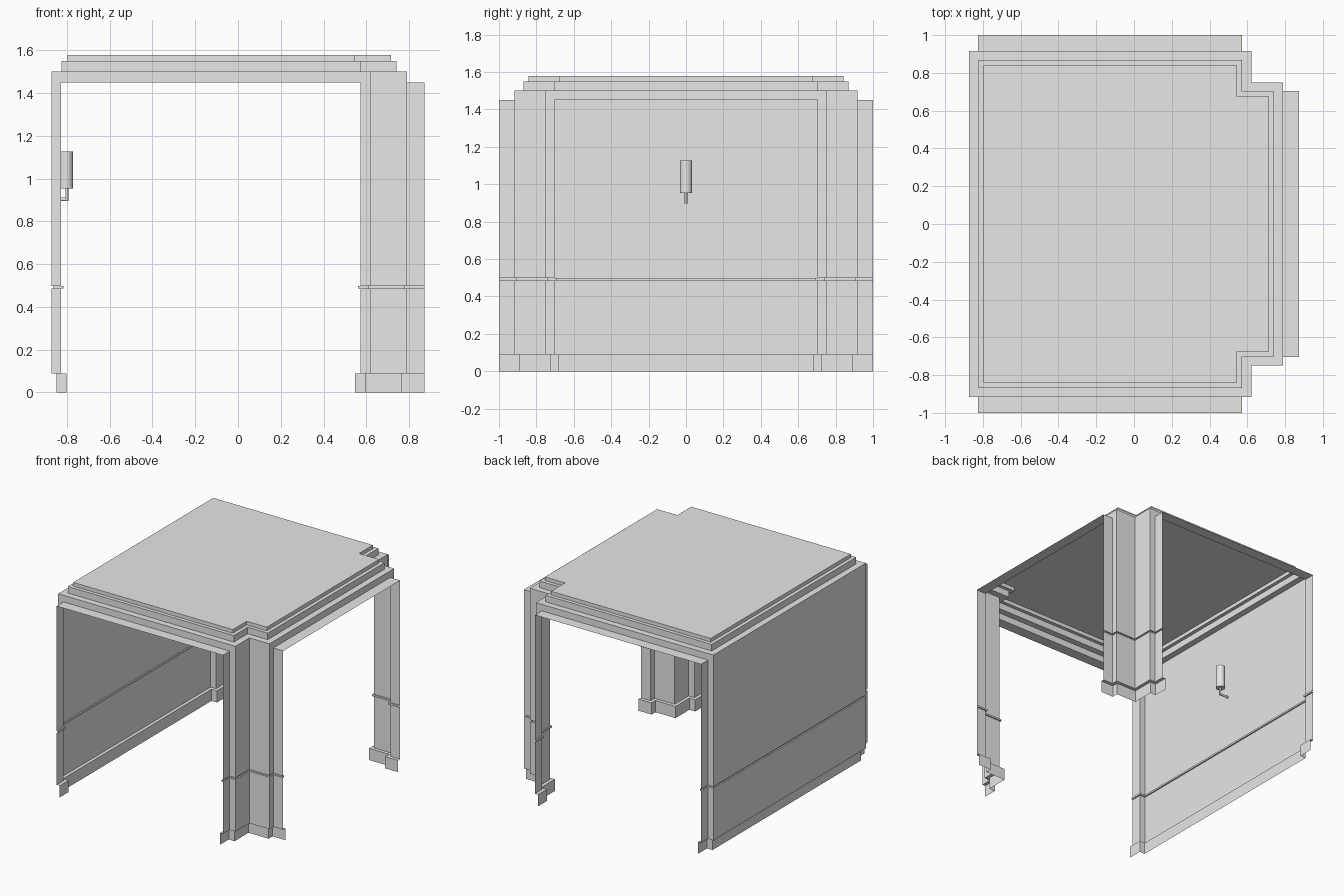
import bpy, bmesh, math
from mathutils import Vector

cube = bpy.data.objects.get("Cube")
if cube:
    bpy.data.objects.remove(cube)

grey = bpy.data.materials.new("plain_grey")
grey.use_nodes = True
grey.diffuse_color = (0.8, 0.8, 0.8, 1)
grey.node_tree.nodes["Principled BSDF"].inputs["Base Color"].default_value = (0.8, 0.8, 0.8, 1)

TOP, HEAD = 1.5, 1.45  # wall height and opening height


def finish(bm, name):
    bmesh.ops.remove_doubles(bm, verts=bm.verts, dist=0.0002)
    me = bpy.data.meshes.new(name)
    bm.to_mesh(me)
    bm.free()
    me.materials.append(grey)
    ob = bpy.data.objects.new(name, me)
    bpy.context.collection.objects.link(ob)
    return ob


def offset(path, d, closed=False):
    """Shift a right-angled path to its left (the room side) with mitred corners."""
    pts = [Vector(p) for p in path]
    n = len(pts)
    out = []
    for i, p in enumerate(pts):
        shift = Vector((0, 0))
        pairs = [(i - 1, i), (i, i + 1)]
        for a, b in pairs:
            if closed or (a >= 0 and b < n):
                t = (pts[b % n] - pts[a % n]).normalized()
                shift += Vector((-t.y, t.x)) * d
        out.append(p + shift)
    return out


def sweep(name, path, profile, closed=False, cap=False):
    """Sweep an (inset, height) profile along a path as a thin sheet."""
    bm = bmesh.new()
    n = len(path)
    segments = n if closed else n - 1
    for (d0, z0), (d1, z1) in zip(profile, profile[1:]):
        lo, hi = offset(path, d0, closed), offset(path, d1, closed)
        for i in range(segments):
            j = (i + 1) % n
            jamb = not closed and i in (0, segments - 1)
            zt = min(z1, HEAD) if jamb else z1
            quad = [(*lo[j], z0), (*lo[i], z0), (*hi[i], zt), (*hi[j], zt)]
            bm.faces.new([bm.verts.new(v) for v in quad])
    if cap:
        d, z = profile[-1]
        bm.faces.new([bm.verts.new((*p, z)) for p in reversed(offset(path, d, closed))])
    return finish(bm, name)


def sheet(name, corners):
    bm = bmesh.new()
    bm.faces.new([bm.verts.new(c) for c in corners])
    return finish(bm, name)


# Plan lines of the walls, room side on the left of travel
left_path = [(-0.827, 1), (-0.827, 0.917), (-0.873, 0.917),
             (-0.873, -0.917), (-0.827, -0.917), (-0.827, -1)]
corner = [(0.572, -1), (0.572, -0.917), (0.621, -0.917), (0.621, -0.75),
          (0.79, -0.75), (0.79, -0.703), (0.873, -0.703)]
back_corner = [(x, -y) for x, y in reversed(corner)]
walls = {"long_wall": left_path, "front_corner": corner, "back_corner": back_corner}

# Wall bands: skirting board, lower panel, chair rail, upper panel
bands = {
    "skirting": [(0.025, 0), (0.025, 0.089), (0, 0.089)],
    "lower_panel": [(0, 0.089), (0, 0.485)],
    "chair_rail": [(0, 0.485), (0.01, 0.485), (0.01, 0.498), (0, 0.498)],
    "upper_panel": [(0, 0.498), (0, TOP)],
}
for wall, path in walls.items():
    for band, profile in bands.items():
        sweep(f"{wall}_{band}", path, profile)

# Lintels over the three openings: soffit and fascia
for side, s in (("front", -1), ("back", 1)):
    a, b, y, e = -0.827, 0.572, 0.917 * s, s
    sheet(side + "_soffit", [(a, y, HEAD), (b, y, HEAD), (b, e, HEAD), (a, e, HEAD)])
    sheet(side + "_fascia", [(a, y, HEAD), (b, y, HEAD), (b, y, TOP), (a, y, TOP)])
w = 0.703
sheet("side_soffit", [(0.79, -w, HEAD), (0.79, w, HEAD), (0.873, w, HEAD), (0.873, -w, HEAD)])
sheet("side_fascia", [(0.79, -w, HEAD), (0.79, w, HEAD), (0.79, w, TOP), (0.79, -w, TOP)])

# Stepped ceiling
half = [(-0.873, -0.917), (0.621, -0.917), (0.621, -0.75), (0.79, -0.75)]
outline = half + [(x, -y) for x, y in reversed(half)]
steps = [(0, TOP), (0.048, TOP), (0.048, 1.55), (0.075, 1.55), (0.075, 1.578)]
sweep("ceiling", outline, steps, closed=True, cap=True)


# Wall lamp: shade, stem and arm
def rod(name, start, end, radius, sides):
    a, b = Vector(start), Vector(end)
    bpy.ops.mesh.primitive_cylinder_add(vertices=sides, radius=radius,
                                        depth=(b - a).length, location=(a + b) / 2)
    ob = bpy.context.object
    ob.name = name
    ob.rotation_euler = (b - a).to_track_quat("Z", "Y").to_euler()
    ob.data.materials.append(grey)
    bpy.ops.object.shade_smooth_by_angle(angle=math.radians(40))


lx = -0.804
rod("lamp_shade", (lx, 0, 0.953), (lx, 0, 1.127), 0.033, 32)
rod("lamp_stem", (lx + 0.003, 0, 0.896), (lx + 0.003, 0, 0.953), 0.007, 16)
rod("lamp_arm", (-0.873, 0, 0.903), (lx + 0.003, 0, 0.903), 0.008, 16)
